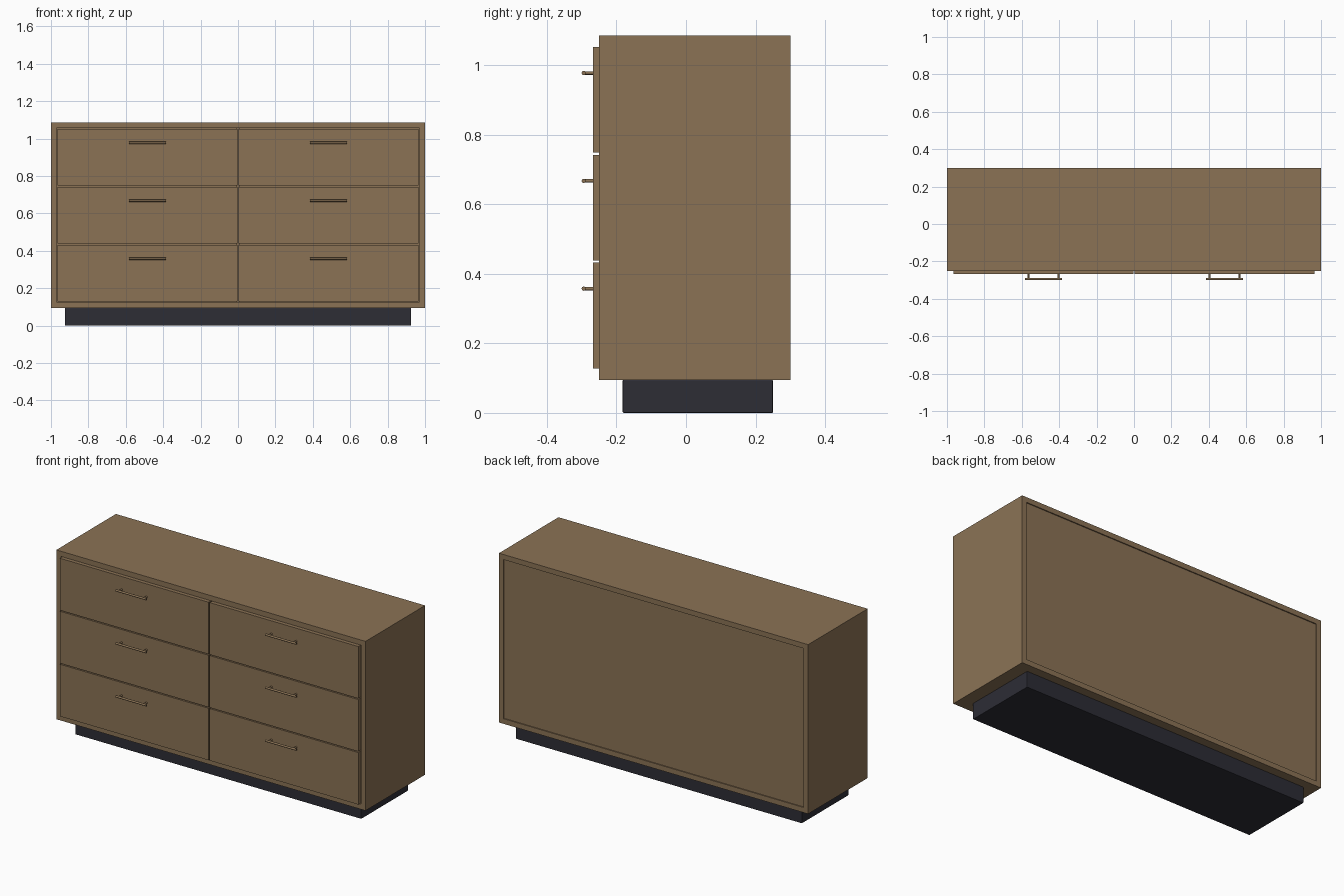
import bpy, bmesh, math
from mathutils import Matrix

if "Cube" in bpy.data.objects:
    bpy.data.objects.remove(bpy.data.objects["Cube"])


def material(name, rgb):
    m = bpy.data.materials.new(name)
    m.diffuse_color = (*rgb, 1)
    m.use_nodes = True
    m.node_tree.nodes["Principled BSDF"].inputs["Base Color"].default_value = m.diffuse_color
    return m


WOOD = material("brown wood", (0.258, 0.171, 0.091))
DARK = material("dark plinth", (0.026, 0.026, 0.036))


def finish(name, bm, mat):
    bmesh.ops.recalc_face_normals(bm, faces=bm.faces)
    me = bpy.data.meshes.new(name)
    bm.to_mesh(me)
    bm.free()
    me.materials.append(mat)
    ob = bpy.data.objects.new(name, me)
    bpy.context.collection.objects.link(ob)
    return ob


def box(name, x, y, z, mat, bevel=0):
    bm = bmesh.new()
    size = [b - a for a, b in (x, y, z)]
    mid = [(a + b) / 2 for a, b in (x, y, z)]
    bmesh.ops.create_cube(bm, size=1, matrix=Matrix.Translation(mid) @ Matrix.Diagonal((*size, 1)))
    if bevel:
        bmesh.ops.bevel(bm, geom=bm.edges[:], offset=bevel, segments=2, profile=0.5, affect='EDGES')
    return finish(name, bm, mat)


def add_rod(bm, centre, length, radius, axis):
    turn = Matrix.Rotation(math.pi / 2, 4, 'Y' if axis == 'x' else 'X')
    bmesh.ops.create_cone(bm, cap_ends=True, segments=16, radius1=radius, radius2=radius,
                          depth=length, matrix=Matrix.Translation(centre) @ turn)


# Carcass: rectangular tube, open front and back
BOTTOM, TOP, T = 0.095, 1.085, 0.03
bm = bmesh.new()
rings = []
for y in (-0.25, 0.30):
    for t in (0, T):
        rings.append([bm.verts.new((sx * (1 - t), y, z)) for sx, z in
                      ((-1, BOTTOM + t), (1, BOTTOM + t), (1, TOP - t), (-1, TOP - t))])
fo, fi, bo, bi = rings
for a, b in ((fo, fi), (fi, bi), (bi, bo), (bo, fo)):
    for i in range(4):
        j = (i + 1) % 4
        bm.faces.new((a[i], a[j], b[j], b[i]))
finish("carcass", bm, WOOD)

# Back panel, slightly recessed, and inner divider
box("back_panel", (-0.97, 0.97), (0.28, 0.294), (BOTTOM + T, TOP - T), WOOD)
box("centre_divider", (-0.012, 0.012), (-0.225, 0.28), (BOTTOM + T, TOP - T), WOOD)

# Plinth
box("plinth", (-0.925, 0.925), (-0.182, 0.25), (0, BOTTOM), DARK, bevel=0.003)

# Drawer fronts with bar handles
H, STEP = 0.304, 0.310
for side, sx in (("left", -1), ("right", 1)):
    x0, x1 = sorted((sx * 0.004, sx * 0.965))
    cx = (x0 + x1) / 2
    for row in range(3):
        z0 = 0.128 + row * STEP
        box(f"drawer_front_{side}_{row + 1}", (x0, x1), (-0.267, -0.235), (z0, z0 + H), WOOD)
        hz = z0 + 0.229
        bm = bmesh.new()
        add_rod(bm, (cx, -0.294, hz), 0.198, 0.006, 'x')
        for px in (-0.08, 0.08):
            add_rod(bm, (cx + px, -0.280, hz), 0.030, 0.005, 'y')
        ob = finish(f"handle_{side}_{row + 1}", bm, WOOD)
        bpy.ops.object.select_all(action='DESELECT')
        ob.select_set(True)
        bpy.context.view_layer.objects.active = ob
        bpy.ops.object.shade_smooth_by_angle(angle=math.radians(35))
